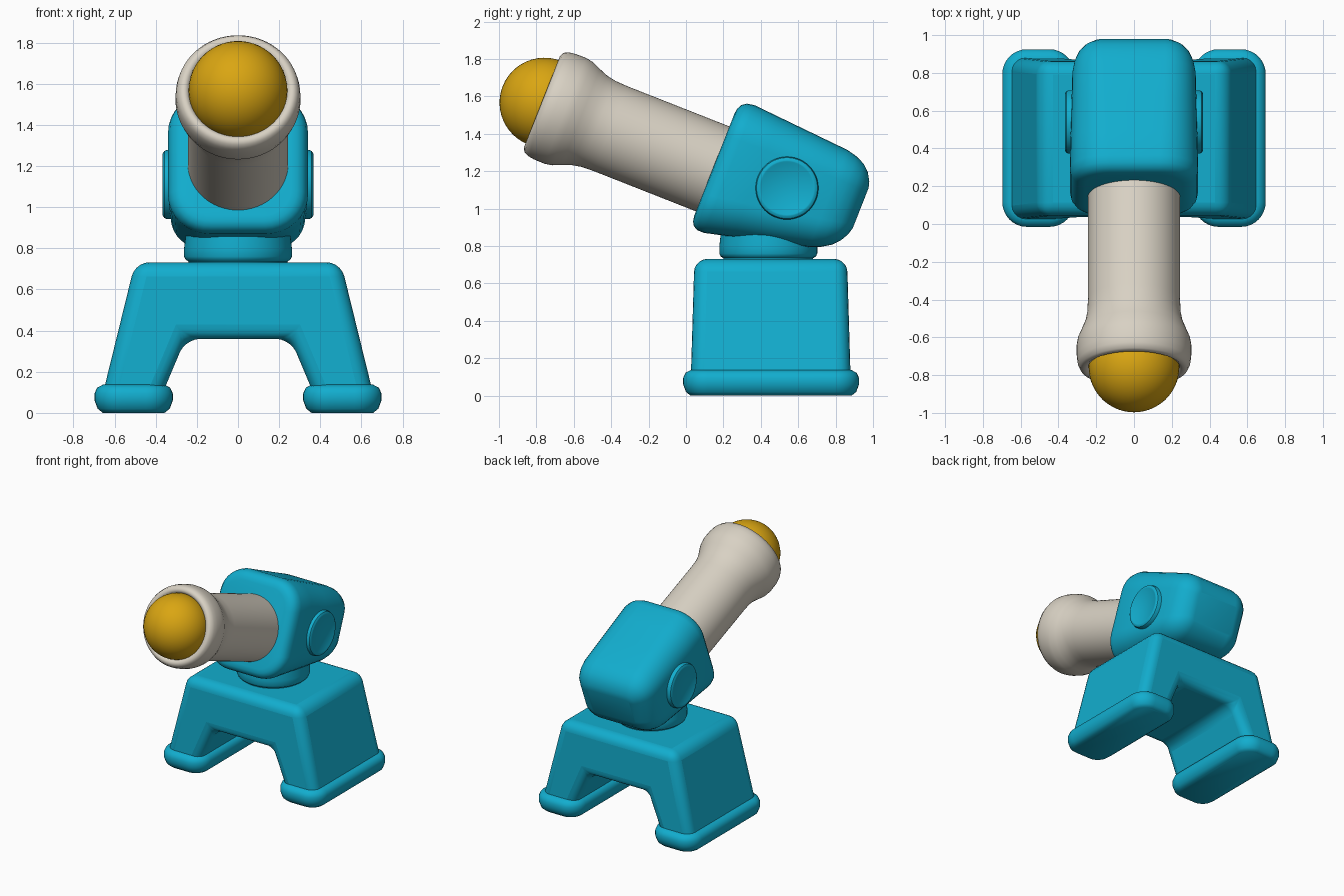
import bpy, bmesh, math
from mathutils import Matrix, Vector

if "Cube" in bpy.data.objects:
    bpy.data.objects.remove(bpy.data.objects["Cube"])


def material(name, rgb):
    m = bpy.data.materials.new(name)
    m.diffuse_color = (*rgb, 1)
    m.use_nodes = True
    m.node_tree.nodes["Principled BSDF"].inputs["Base Color"].default_value = m.diffuse_color
    return m


BLUE = material("bright_blue", (0.006, 0.42, 0.62))
CREAM = material("cream", (0.69, 0.64, 0.55))
GOLD = material("gold", (0.70, 0.38, 0.006))

# Tilted frame of the gun: origin at the muzzle, local y runs back along the barrel
TILT = Matrix.Translation((0, -0.757, 1.567)) @ Matrix.Rotation(math.radians(-21.5), 4, 'X')


def finish(name, bm, mat, matrix=Matrix(), angle=35, bevel=0):
    bmesh.ops.recalc_face_normals(bm, faces=bm.faces)
    me = bpy.data.meshes.new(name)
    bm.to_mesh(me)
    bm.free()
    ob = bpy.data.objects.new(name, me)
    bpy.context.collection.objects.link(ob)
    me.materials.append(mat)
    me.transform(matrix)
    if bevel:
        mod = ob.modifiers.new("round", 'BEVEL')
        mod.width, mod.segments = bevel, 5
        mod.limit_method, mod.angle_limit = 'ANGLE', math.radians(30)
    bpy.ops.object.select_all(action='DESELECT')
    ob.select_set(True)
    bpy.context.view_layer.objects.active = ob
    bpy.ops.object.shade_smooth_by_angle(angle=math.radians(angle))
    return ob


def rounded_rect(x0, x1, y0, y1, r, seg=8):
    pts = []
    corners = [(x1 - r, y1 - r), (x0 + r, y1 - r), (x0 + r, y0 + r), (x1 - r, y0 + r)]
    for k, (cx, cy) in enumerate(corners):
        for i in range(seg + 1):
            a = math.pi / 2 * (k + i / seg)
            pts.append((cx + r * math.cos(a), cy + r * math.sin(a)))
    return pts


def loft(rings, cap=True):
    bm = bmesh.new()
    loops = [[bm.verts.new(p) for p in ring] for ring in rings]
    n = len(loops[0])
    for a, b in zip(loops, loops[1:]):
        for i in range(n):
            bm.faces.new((a[i], a[(i + 1) % n], b[(i + 1) % n], b[i]))
    if cap:
        bm.faces.new(loops[0])
        bm.faces.new(loops[-1])
    return bm


def lathe(profile, seg=64, cap=True):
    # profile of (distance along y, radius)
    return loft([[(r * math.cos(2 * math.pi * i / seg), d, r * math.sin(2 * math.pi * i / seg))
                  for i in range(seg)] for d, r in profile], cap)


# Arched base: front profile pulled along y, slightly tapering upward
half = [(0.39, 0.04), (0.67, 0.04), (0.50, 0.732)]
profile = half + [(-x, z) for x, z in reversed(half)] + [(-0.255, 0.36), (0.255, 0.36)]
base = loft([[(x, 0.453 + s * (0.43 - 0.03 * z), z) for x, z in profile] for s in (-1, 1)])
finish("arched_base", base, BLUE, bevel=0.07)

# Feet
for side, label in ((-1, "left"), (1, "right")):
    rings = []
    for z, e in ((0, 0.04), (0.02, 0.015), (0.06, 0), (0.095, 0), (0.122, 0.012), (0.137, 0.04)):
        pts = rounded_rect(0.317 + e, 0.697 - e, -0.015 + e, 0.925 - e, 0.13 - e)
        rings.append([(side * x, y, z) for x, y in pts])
    finish(label + "_foot", loft(rings), BLUE, angle=50)

# Neck turntable
neck = lathe([(0.70, 0.24), (0.735, 0.24), (0.745, 0.255), (0.76, 0.262), (0.80, 0.262), (0.90, 0.25)])
finish("neck", neck, BLUE, Matrix.Translation((0, 0.44, 0)) @ Matrix(((1, 0, 0, 0), (0, 0, -1, 0), (0, 1, 0, 0), (0, 0, 0, 1))))

# Head housing: rounded box lofted along the barrel axis, tapering to the rear
rings = []
for d, e in ((0.967, 0.085), (0.972, 0.055), (0.985, 0.03), (1.01, 0.01), (1.05, 0), (1.2, 0), (1.4, 0),
             (1.6, 0), (1.66, 0.01), (1.71, 0.03), (1.745, 0.06), (1.77, 0.1), (1.78, 0.135)):
    t = (d - 0.97) / 0.81
    w = 0.342 - 0.02 * t - e
    bottom, top = -0.355 + 0.2 * t + e, 0.405 - 0.06 * t - e
    pts = rounded_rect(-w, w, bottom, top, 0.21 - 0.06 * t - e * 0.9)
    rings.append([(x, d, z) for x, z in pts])
finish("head_housing", loft(rings), BLUE, TILT, angle=50)

# Pivot discs on both sides of the head
for side, label in ((-1, "left"), (1, "right")):
    disc = lathe([(0.28, 0.168), (0.345, 0.168), (0.358, 0.163), (0.366, 0.150), (0.366, 0.142), (0.362, 0.136)], 48)
    m = Matrix.Translation((0, 0.54, 1.11)) @ Matrix.Rotation(-side * math.pi / 2, 4, 'Z')
    finish(label + "_pivot_disc", disc, BLUE, m)

# Barrel with flared, rounded muzzle
barrel = lathe([(0.12, 0.21), (0.02, 0.232), (-0.003, 0.243), (-0.014, 0.262), (-0.003, 0.285), (0.025, 0.298),
                (0.06, 0.303), (0.12, 0.304), (0.16, 0.297), (0.21, 0.276), (0.26, 0.257), (0.31, 0.247),
                (0.38, 0.244), (1.2, 0.244)], cap=False)
finish("barrel", barrel, CREAM, TILT, angle=60)

# Ball seated in the muzzle
ball = bmesh.new()
bmesh.ops.create_uvsphere(ball, u_segments=48, v_segments=24, radius=0.24)
finish("muzzle_ball", ball, GOLD, TILT)
